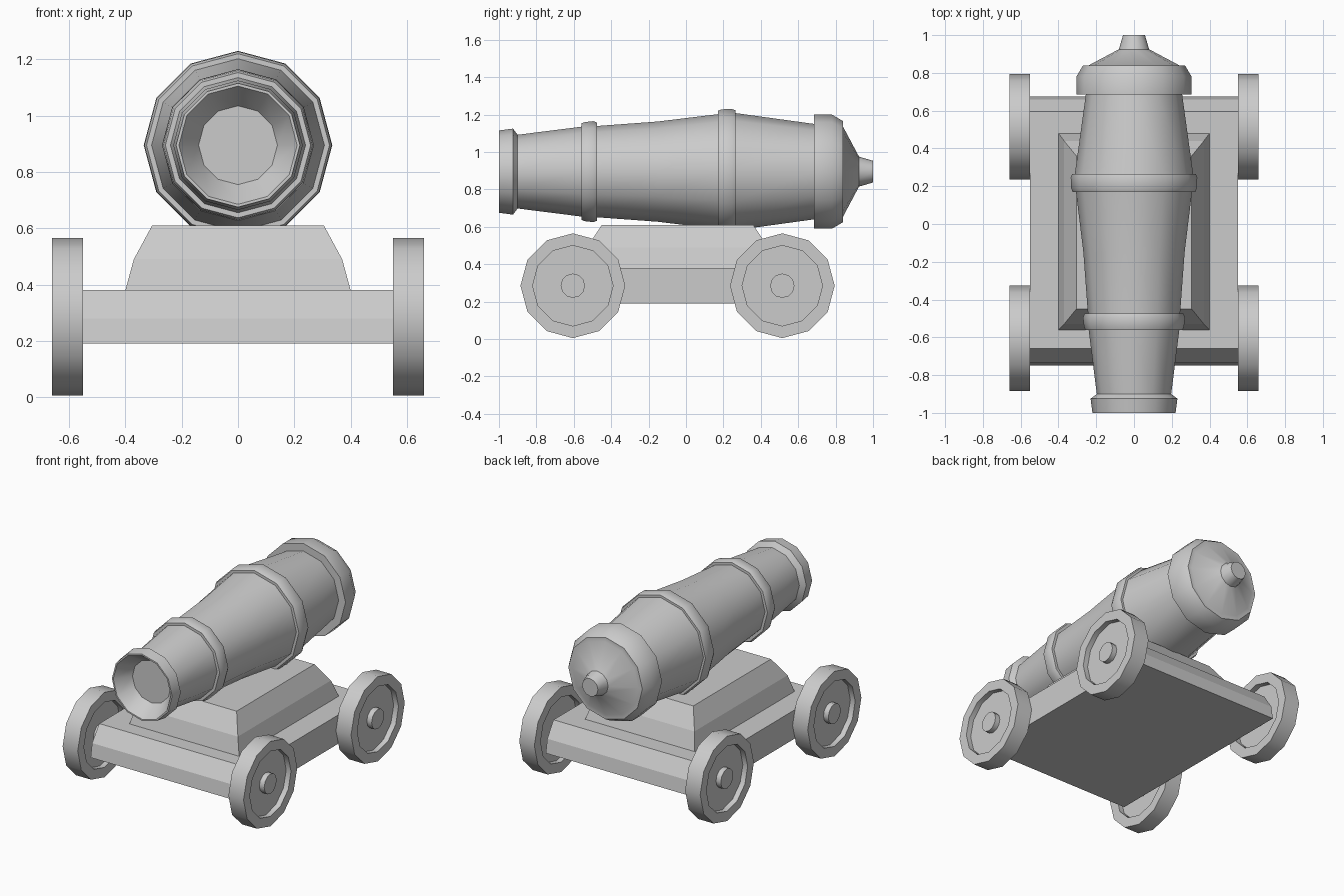
import bpy
import bmesh
from math import cos, sin, pi, radians

if "Cube" in bpy.data.objects:
    bpy.data.objects.remove(bpy.data.objects["Cube"])

SIDES = 12

# One plain grey for the whole model
grey = bpy.data.materials.new("plain grey")
grey.use_nodes = True
colour = (0.6, 0.6, 0.6, 1)
grey.diffuse_color = colour
grey.node_tree.nodes["Principled BSDF"].inputs["Base Color"].default_value = colour


def finish(name, bm, smooth_angle=None):
    bmesh.ops.recalc_face_normals(bm, faces=bm.faces)
    mesh = bpy.data.meshes.new(name)
    bm.to_mesh(mesh)
    bm.free()
    mesh.materials.append(grey)
    obj = bpy.data.objects.new(name, mesh)
    bpy.context.collection.objects.link(obj)
    if smooth_angle:
        bpy.ops.object.select_all(action='DESELECT')
        obj.select_set(True)
        bpy.context.view_layer.objects.active = obj
        bpy.ops.object.shade_smooth_by_angle(angle=radians(smooth_angle))
    return obj


def loft(rings):
    """Skin a stack of equal rings and cap both ends."""
    bm = bmesh.new()
    loops = [[bm.verts.new(p) for p in ring] for ring in rings]
    for a, b in zip(loops, loops[1:]):
        for i in range(len(a)):
            j = (i + 1) % len(a)
            bm.faces.new((a[i], a[j], b[j], b[i]))
    bm.faces.new(loops[0])
    bm.faces.new(loops[-1])
    return bm


def turned(name, profile, place):
    """Lathe (position, radius) pairs; place maps (position, u, v) to xyz."""
    angles = [2 * pi * i / SIDES for i in range(SIDES)]
    rings = [[place(t, r * cos(a), r * sin(a)) for a in angles]
             for t, r in profile]
    return finish(name, loft(rings), 40)


def stepped_block(name, layers):
    """Stack rectangles given as (z, half width, front y, back y)."""
    return finish(name, loft(
        [[(-w, f, z), (w, f, z), (w, b, z), (-w, b, z)]
         for z, w, f, b in layers]))


# Barrel, from the floor of the bore, round the muzzle and back to the knob
AXIS = 0.895
barrel = [
    (-0.90, 0.14), (-1.0, 0.21), (-1.0, 0.22), (-0.925, 0.23), (-0.90, 0.197),
    (-0.56, 0.24), (-0.56, 0.258), (-0.54, 0.265), (-0.495, 0.27),
    (-0.475, 0.262), (-0.475, 0.244), (-0.15, 0.268),
    (0.17, 0.307), (0.17, 0.325), (0.19, 0.333), (0.245, 0.335),
    (0.265, 0.328), (0.265, 0.313), (0.685, 0.255),
    (0.685, 0.305), (0.78, 0.305), (0.84, 0.27), (0.84, 0.24),
    (0.925, 0.08), (1.0, 0.058),
]
turned("barrel", barrel, lambda t, u, v: (u, t, AXIS + v))

# Carriage
stepped_block("carriage_base", [
    (0.19, 0.55, -0.75, 0.675), (0.28, 0.55, -0.735, 0.66),
    (0.38, 0.55, -0.66, 0.595)])
stepped_block("barrel_cradle", [
    (0.38, 0.40, -0.56, 0.48), (0.49, 0.37, -0.53, 0.44),
    (0.61, 0.305, -0.45, 0.36)])

# Wheels, dished on both faces around a flush hub
half_wheel = [(0.055, 0.065), (0.02, 0.065), (0.02, 0.215),
              (0.055, 0.215), (0.055, 0.28)]
wheel = half_wheel + [(-t, r) for t, r in reversed(half_wheel)]
for end, y in (("front", -0.605), ("back", 0.515)):
    for side, s in (("left", 1), ("right", -1)):
        turned(f"{end}_{side}_wheel", wheel,
               lambda t, u, v: (s * 0.605 + t, y + u, 0.285 + v))
